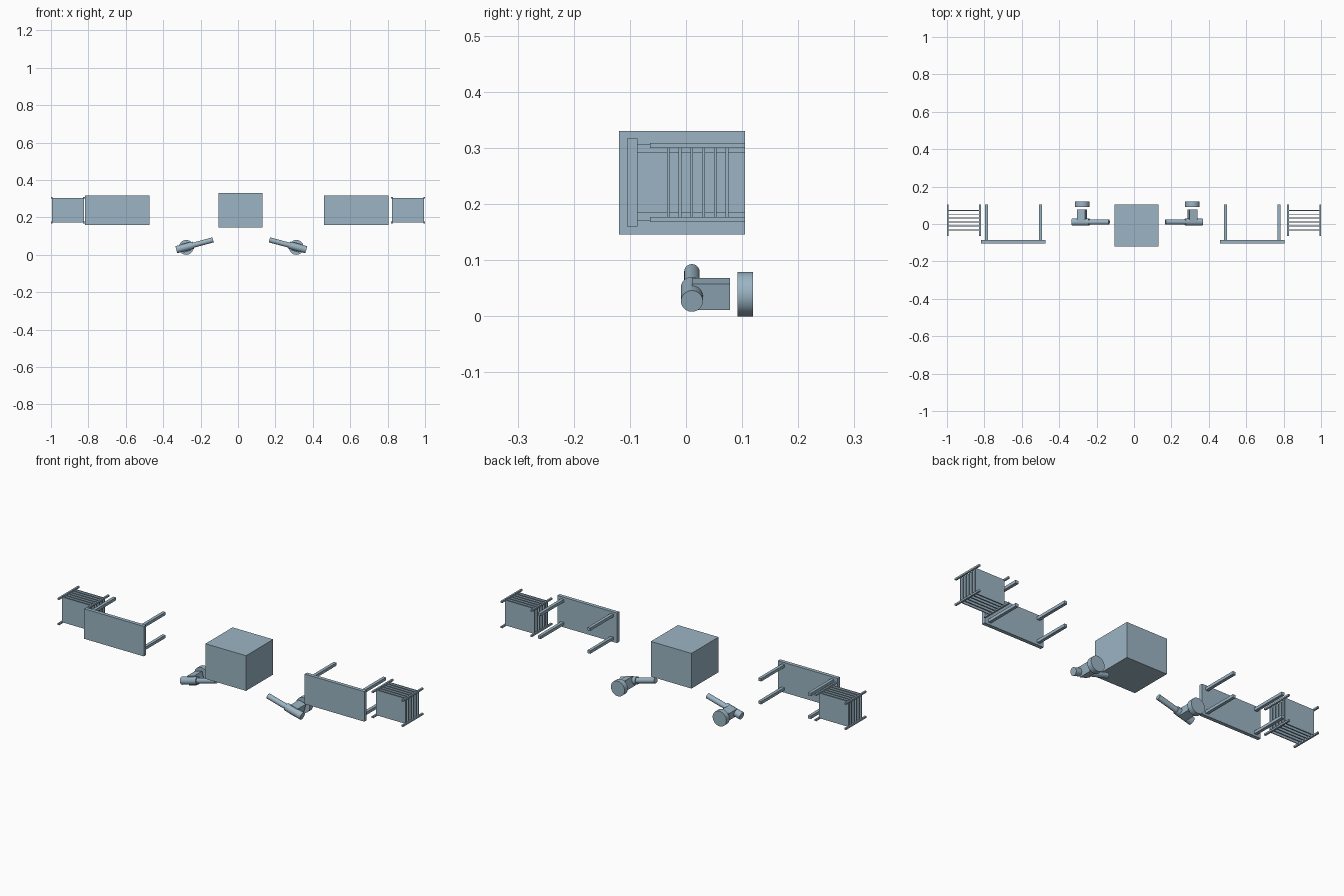
import bpy, math
from mathutils import Vector, Matrix

if "Cube" in bpy.data.objects:
    bpy.data.objects.remove(bpy.data.objects["Cube"])

# Blue-grey material shared by every part
mat = bpy.data.materials.new("blue_grey")
mat.diffuse_color = (0.33, 0.46, 0.55, 1)
mat.use_nodes = True
mat.node_tree.nodes["Principled BSDF"].inputs["Base Color"].default_value = mat.diffuse_color


def box(name, lo, hi):
    bpy.ops.mesh.primitive_cube_add(size=1)
    o = bpy.context.object
    o.name = name
    lo, hi = Vector(lo), Vector(hi)
    o.data.transform(Matrix.Translation((lo + hi) / 2) @ Matrix.Diagonal((*(hi - lo), 1)))
    o.data.materials.append(mat)
    return o


def tube(name, a, b, r):
    a, b = Vector(a), Vector(b)
    bpy.ops.mesh.primitive_cylinder_add(vertices=48, radius=r, depth=(b - a).length)
    o = bpy.context.object
    o.name = name
    rot = (b - a).to_track_quat('Z', 'Y').to_matrix().to_4x4()
    o.data.transform(Matrix.Translation((a + b) / 2) @ rot)
    o.data.materials.append(mat)
    bpy.ops.object.shade_smooth_by_angle(angle=math.radians(35))
    return o


# Central block
box("central_block", (-0.105, -0.119, 0.146), (0.130, 0.105, 0.330))

# Two tables lying with their tops to the front
for side, x0 in (("left", -0.817), ("right", 0.460)):
    box(f"{side}_table_top", (x0, -0.105, 0.160), (x0 + 0.345, -0.086, 0.317))
    for i, lx in enumerate((x0 + 0.021, x0 + 0.308)):
        for j, lz in enumerate((0.171, 0.291)):
            box(f"{side}_table_leg_{i}{j}", (lx, -0.086, lz), (lx + 0.016, 0.105, lz + 0.015))

# Two racks: four posts with six shelves each
for side, x0 in (("left", -1.0), ("right", 0.819)):
    for i, px in enumerate((x0, x0 + 0.172)):
        for j, pz in enumerate((0.168, 0.300)):
            box(f"{side}_rack_post_{i}{j}", (px, -0.064, pz), (px + 0.009, 0.105, pz + 0.009))
    for k in range(6):
        y = -0.0315 + k * 0.0209
        box(f"{side}_rack_shelf_{k}", (x0 + 0.005, y - 0.0025, 0.172),
            (x0 + 0.176, y + 0.0025, 0.304))

# Two mirrored tilted devices: thin arm, thick body, square stem, round base
for side, s in (("left", -1), ("right", 1)):
    def P(x, y, z):
        return (0.0175 + s * (x - 0.0155), y, z)
    tube(f"{side}_device_body", P(0.363, 0.0105, 0.027), P(0.272, 0.0105, 0.0514), 0.0195)
    tube(f"{side}_device_arm", P(0.28, 0.0105, 0.0492), P(0.166, 0.0105, 0.0797), 0.0137)
    stem = box(f"{side}_device_stem", (-0.0213, -0.034, -0.024), (0.0213, 0.034, 0.024))
    stem.data.transform(Matrix.Translation(P(0.31, 0.0445, 0.0400))
                        @ Matrix.Rotation(s * math.radians(15), 4, 'Y'))
    tube(f"{side}_device_base", P(0.31, 0.0915, 0.0395), P(0.31, 0.119, 0.0395), 0.0395)
